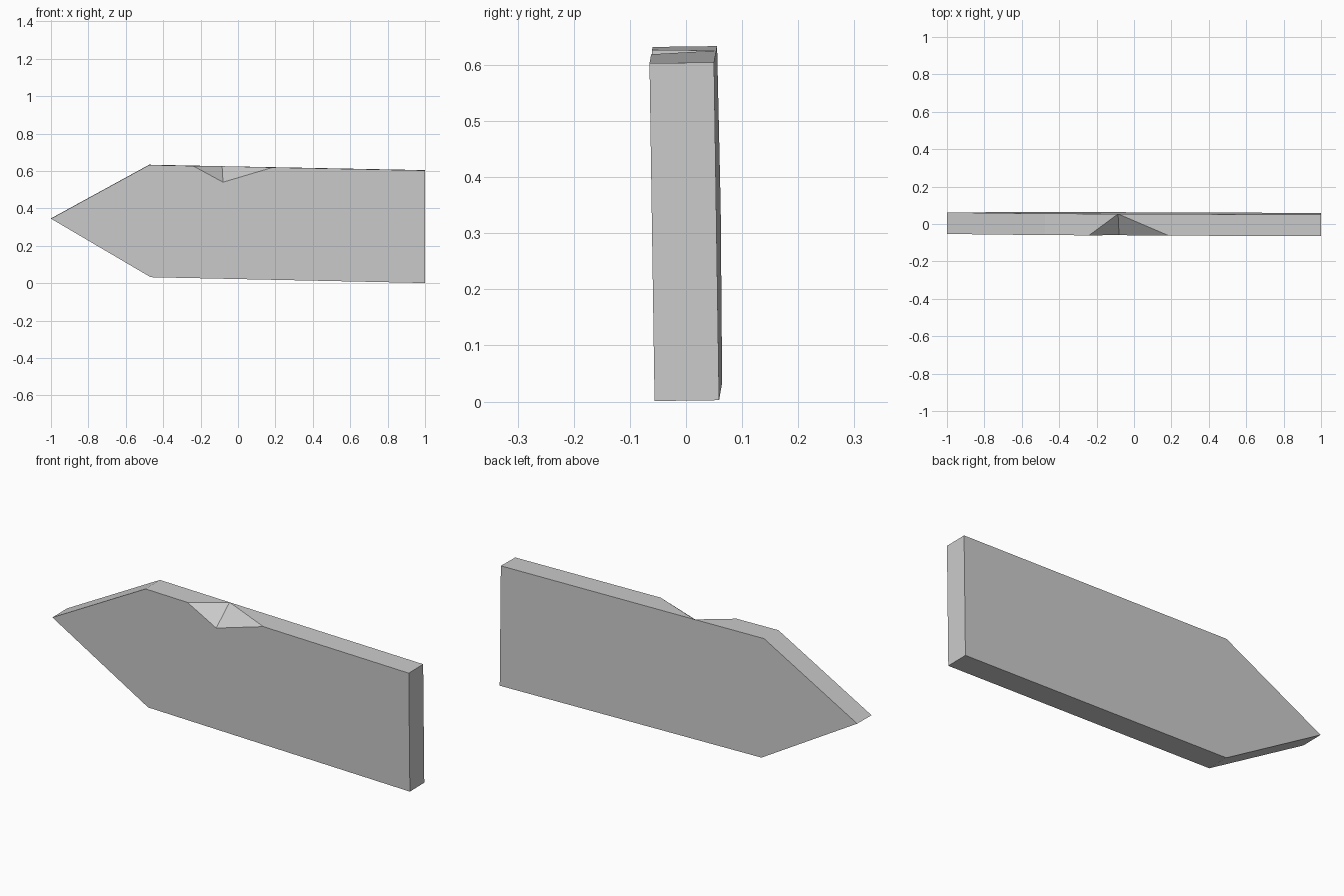
import bpy
import bmesh

cube = bpy.data.objects.get("Cube")
if cube:
    bpy.data.objects.remove(cube, do_unlink=True)

THICK = 0.115

grey = bpy.data.materials.new("plain_grey")
grey.use_nodes = True
colour = (0.6, 0.6, 0.6, 1)
grey.diffuse_color = colour
grey.node_tree.nodes["Principled BSDF"].inputs["Base Color"].default_value = colour

bm = bmesh.new()


def point(x, z, back=False):
    """Place a profile point on the slightly leaning front or back plane."""
    y = -0.052 - 0.004 * x - 0.015 * z
    if back:
        return bm.verts.new((x, y + THICK, z + 0.0015))
    return bm.verts.new((x, y, z))


# Pointed board outline: top right, bottom right, bottom left, tip, top left
outline = [(1, 0.603), (1, 0.001), (-0.467, 0.032), (-1, 0.345), (-0.475, 0.632)]
front = [point(x, z) for x, z in outline]
back = [point(x, z, True) for x, z in outline]

# Chip in the top edge, narrowing to a point on the back edge
chip_left = point(-0.24, 0.627)
chip_low = point(-0.08, 0.54)
chip_right = point(0.185, 0.619)
chip_back = point(-0.085, 0.624, True)

# Front and back faces
bm.faces.new(front + [chip_left, chip_low, chip_right])
bm.faces.new(back + [chip_back])

# End, underside and tip faces
for i in range(4):
    bm.faces.new((front[i], front[i + 1], back[i + 1], back[i]))

# Top edge either side of the chip, then the two chip facets
bm.faces.new((front[4], chip_left, chip_back, back[4]))
bm.faces.new((chip_right, front[0], back[0], chip_back))
bm.faces.new((chip_left, chip_low, chip_back))
bm.faces.new((chip_low, chip_right, chip_back))

bmesh.ops.recalc_face_normals(bm, faces=bm.faces)
mesh = bpy.data.meshes.new("pointed_board")
bm.to_mesh(mesh)
bm.free()
mesh.materials.append(grey)
board = bpy.data.objects.new("pointed_board", mesh)
bpy.context.collection.objects.link(board)
